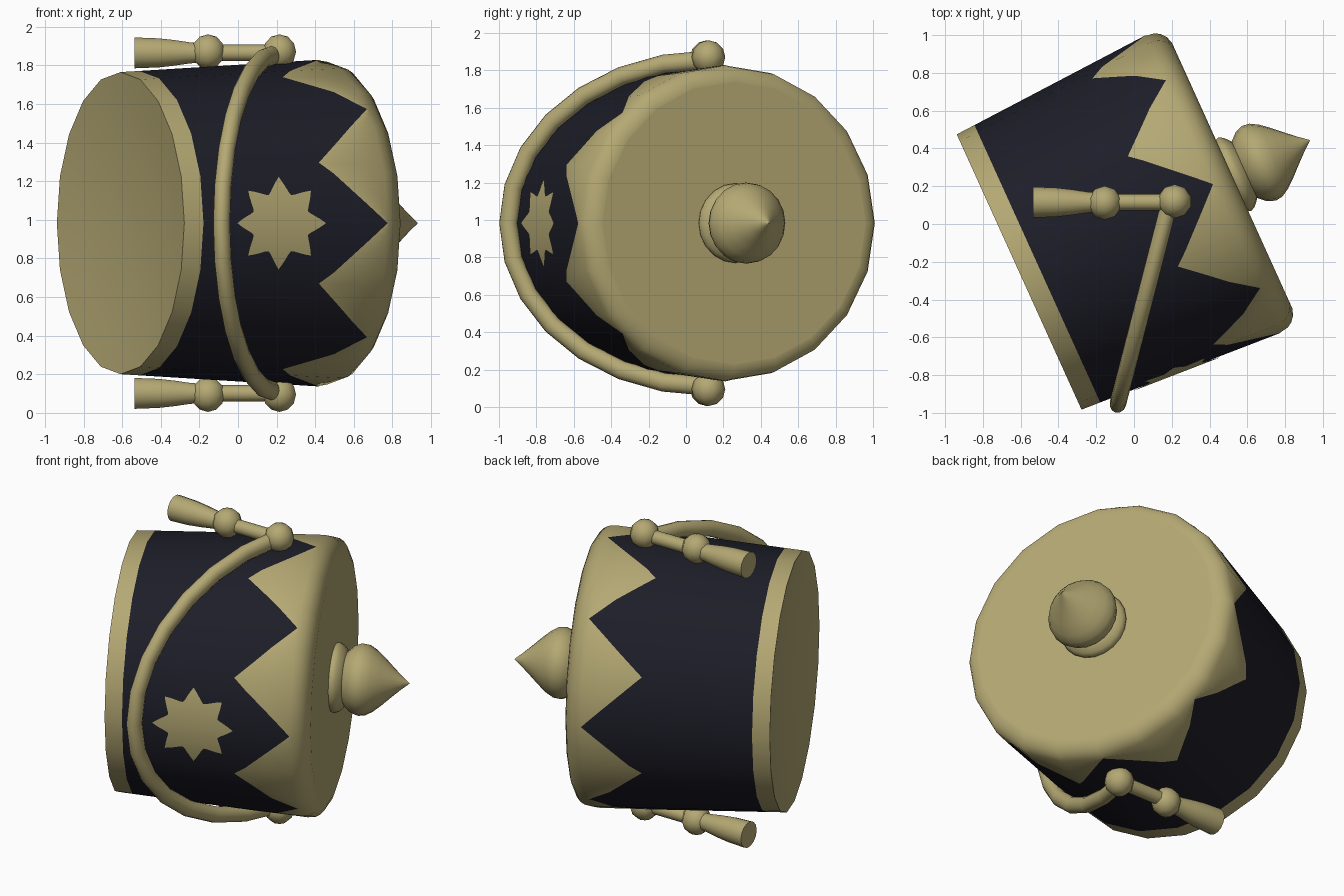
import bpy, bmesh, math
from mathutils import Vector, Matrix

if "Cube" in bpy.data.objects:
    bpy.data.objects.remove(bpy.data.objects["Cube"])


def material(name, rgb):
    m = bpy.data.materials.new(name)
    m.diffuse_color = (*rgb, 1)
    m.use_nodes = True
    m.node_tree.nodes["Principled BSDF"].inputs["Base Color"].default_value = m.diffuse_color
    return m


GOLD = material("gold", (0.456, 0.392, 0.172))
NAVY = material("dark navy", (0.0125, 0.0125, 0.0215))

# The hat lies on its side: tilted axis A, sideways direction U, flipped up V
A = Vector((0.911, 0.413, 0)).normalized()
U = Vector((A.y, -A.x, 0))
V = Vector((0, 0, -1))
CZ = 0.983
O = Vector((-0.008, 0.018, CZ))
FACET = math.radians(18)


def cone_r(a):
    return 0.80 + (a + 0.659) * 0.0577


def spot(r, t, a):
    """Point on a slightly flattened 20-sided cross-section."""
    r *= math.cos(FACET / 2) / math.cos((t % FACET) - FACET / 2)
    return O + A * a + U * (r * math.cos(t)) + V * (0.978 * r * math.sin(t))


def add_object(name, verts, faces, mats):
    me = bpy.data.meshes.new(name)
    me.from_pydata(verts, [], faces)
    for m in mats:
        me.materials.append(m)
    ob = bpy.data.objects.new(name, me)
    bpy.context.collection.objects.link(ob)
    return ob


def smooth(ob, angle=50):
    bpy.ops.object.select_all(action='DESELECT')
    ob.select_set(True)
    bpy.context.view_layer.objects.active = ob
    bpy.ops.object.shade_smooth_by_angle(angle=math.radians(angle))


# Hat body: rings along the axis, one of them following the zigzag
N = 160
rings = [(-0.659, None, -3), (-0.553, None, -3), ('zig', None, -3), (0.47, 0.862, 18),
         (0.515, 0.855, 36), (0.543, 0.838, 52), (0.566, 0.810, 68), (0.579, 0.773, 85)]
verts, normals = [], []
for a, r, slope in rings:
    for j in range(N):
        t = 2 * math.pi * j / N
        aa = a
        if a == 'zig':
            f = (j / N * 8) % 1
            aa = 0.118 + 0.350 * abs(2 * f - 1)
        verts.append(spot(r or cone_r(aa), t, aa))
        s = math.radians(slope)
        normals.append((U * math.cos(t) + V * math.sin(t)) * math.cos(s) + A * math.sin(s))
faces = []
for i in range(len(rings) - 1):
    for j in range(N):
        k = (j + 1) % N
        faces.append((i * N + j, i * N + k, (i + 1) * N + k, (i + 1) * N + j))
last = (len(rings) - 1) * N
faces.append(tuple(range(last, last + N)))
body = add_object("hat_body", verts, faces, [GOLD, NAVY])
for p in body.data.polygons:
    p.use_smooth = len(p.vertices) == 4
    p.material_index = 1 if N <= p.index < 2 * N else 0
loop_normals = []
for p in body.data.polygons:
    for v in p.vertices:
        loop_normals.append(normals[v] if len(p.vertices) == 4 else p.normal.copy())
body.data.normals_split_custom_set(loop_normals)

# Shallow dished underside closing the open end
uv, uf = [], []
dish = [(0.80, 0), (0.60, 0.027), (0.40, 0.045), (0.20, 0.056), (0.02, 0.06)]
for r, depth in dish:
    for j in range(20):
        uv.append(spot(r, j * FACET + 1e-6, -0.659 + depth))
for i in range(len(dish) - 1):
    for j in range(20):
        k = (j + 1) % 20
        uf.append((i * 20 + k, i * 20 + j, (i + 1) * 20 + j, (i + 1) * 20 + k))
uf.append(tuple(reversed(range(80, 100))))
smooth(add_object("hat_underside", uv, uf, [GOLD]))

# Eight-pointed star plate wrapped on the front of the body
M, R = 64, 8
sv, sf = [], []


def star_point(da, dv):
    a = -0.122 + da
    r = cone_r(a) + 0.006
    return spot(r, math.asin(dv / r), a)


sv.append(star_point(0, 0))
for i in range(1, R + 1):
    for j in range(M):
        f = abs(((j % 8) + 4) % 8 - 4) / 4
        f = abs((j % 8) - 4) / 4
        d = (0.163 + 0.083 * f ** 1.5) * i / R
        t = 2 * math.pi * j / M
        sv.append(star_point(d * math.cos(t), d * math.sin(t)))
for j in range(M):
    k = (j + 1) % M
    sf.append((0, 1 + k, 1 + j))
    for i in range(R - 1):
        b = 1 + i * M
        sf.append((b + j, b + k, b + M + k, b + M + j))
star = add_object("star", sv, sf, [GOLD])
bm = bmesh.new()
bm.from_mesh(star.data)
bmesh.ops.recalc_face_normals(bm, faces=bm.faces)
bm.normal_update()
if sum((f.normal.dot(U) for f in bm.faces)) < 0:
    bmesh.ops.reverse_faces(bm, faces=bm.faces)
bm.to_mesh(star.data)
bm.free()
smooth(star)
star_normals = []
for v in star.data.vertices:
    d = v.co - O
    star_normals.append((d - A * d.dot(A)).normalized())
star.data.normals_split_custom_set_from_vertices(star_normals)


def lathe(name, profile, origin, axis, n):
    """Revolve (distance, radius) points about an axis and cap the ends."""
    q = axis.to_track_quat('Z', 'Y')
    vs, fs = [], []
    for d, r in profile:
        for j in range(n):
            t = 2 * math.pi * j / n
            vs.append(origin + q @ Vector((r * math.cos(t), r * math.sin(t), d)))
    for i in range(len(profile) - 1):
        for j in range(n):
            k = (j + 1) % n
            fs.append((i * n + j, i * n + k, (i + 1) * n + k, (i + 1) * n + j))
    e = (len(profile) - 1) * n
    fs += [tuple(reversed(range(n))), tuple(range(e, e + n))]
    ob = add_object(name, vs, fs, [GOLD])
    smooth(ob)
    return ob


# Finial on the crown: collar and pointed bulb
lathe("finial_collar", [(0.57, 0.205), (0.595, 0.213), (0.62, 0.200), (0.64, 0.178), (0.66, 0.15)],
      O, A, 20)
lathe("finial_bulb", [(0.63, 0.14), (0.655, 0.168), (0.69, 0.200), (0.735, 0.217), (0.775, 0.212),
                      (0.82, 0.186), (0.87, 0.144), (0.93, 0.088), (0.98, 0.043), (1.03, 0.002)],
      O, A, 20)

# Knobs, rods and tassels, mirrored above and below
for side, label in ((1, "upper"), (-1, "lower")):
    z = CZ + side * 0.888
    for part, x, y in (("cord_knob", 0.215, 0.12), ("tassel_knot", -0.155, 0.112)):
        bpy.ops.mesh.primitive_uv_sphere_add(segments=10, ring_count=6, radius=0.09,
                                             location=(x, y, z))
        ob = bpy.context.object
        ob.name = f"{label}_{part}"
        ob.data.materials.append(GOLD)
        smooth(ob)
    z = CZ + side * 0.882
    start = Vector((0.2, 0.115, z))
    lathe(f"{label}_tassel_rod", [(0, 0.043), (0.36, 0.043)], start, Vector((-1, 0, 0)), 12)
    lathe(f"{label}_tassel", [(0.40, 0.052), (0.45, 0.056), (0.53, 0.068), (0.61, 0.077),
                              (0.735, 0.082)], start, Vector((-1, 0, 0)), 14)

# Cord sweeping round the front as half an ellipse
S, K = 14, 12
cv, cf = [], []
side_dir = Vector((1.075, -0.275, 0)).normalized()
for i in range(S + 1):
    t = -math.pi / 2 + math.pi * i / S
    c, s = math.cos(t), math.sin(t)
    centre = Vector((0.19 - 0.275 * c, 0.12 - 1.07 * c, CZ + 0.873 * s))
    tangent = Vector((0.275 * s, 1.07 * s, 0.873 * c)).normalized()
    out = side_dir.cross(tangent)
    for j in range(K):
        b = 2 * math.pi * j / K
        cv.append(centre + side_dir * math.cos(b) * 0.044 + out * math.sin(b) * 0.05)
for i in range(S):
    for j in range(K):
        k = (j + 1) % K
        cf.append((i * K + j, i * K + k, (i + 1) * K + k, (i + 1) * K + j))
cf += [tuple(reversed(range(K))), tuple(range(S * K, S * K + K))]
cord = add_object("front_cord", cv, cf, [GOLD])
bm = bmesh.new()
bm.from_mesh(cord.data)
bmesh.ops.recalc_face_normals(bm, faces=bm.faces)
bm.to_mesh(cord.data)
bm.free()
smooth(cord)
